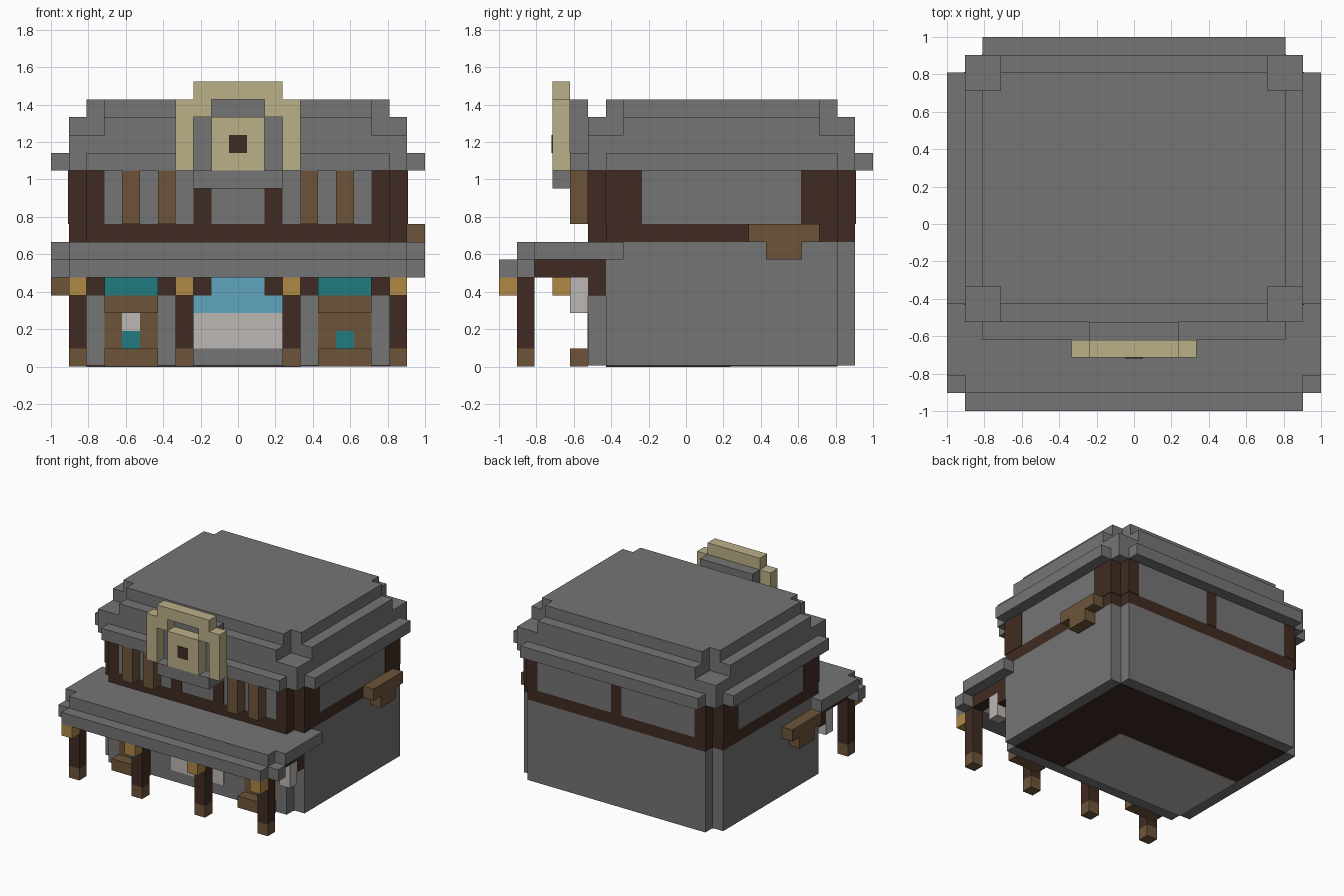
import bpy, bmesh
from mathutils import Matrix, Vector

if "Cube" in bpy.data.objects:
    bpy.data.objects.remove(bpy.data.objects["Cube"], do_unlink=True)

U = 2 / 21  # one block of the building grid


def material(name, hex_code):
    def lin(c):
        return c / 12.92 if c <= 0.04045 else ((c + 0.055) / 1.055) ** 2.4
    rgb = [lin(int(hex_code[i:i + 2], 16) / 255) for i in (0, 2, 4)]
    m = bpy.data.materials.new(name)
    m.use_nodes = True
    m.diffuse_color = (*rgb, 1)
    bsdf = m.node_tree.nodes["Principled BSDF"]
    bsdf.inputs["Base Color"].default_value = (*rgb, 1)
    bsdf.inputs["Roughness"].default_value = 0.9
    return m


stone = material("grey stone", "757575")
dark = material("dark timber", "402b22")
wood = material("brown wood", "6d553a")
amber = material("amber wood", "b08845")
teal = material("teal cloth", "217b80")
sky = material("light blue glass", "60a6c0")
pale = material("pale plaster", "bcb7b3")
cream = material("cream trim", "bbb089")


def blocks(name, mat, *boxes, mirror=False):
    """Join boxes given as (x0, x1, y0, y1, z0, z1) in grid units."""
    bm = bmesh.new()
    todo = list(boxes)
    if mirror:
        todo += [(-b[1], -b[0], *b[2:]) for b in boxes]
    for x0, x1, y0, y1, z0, z1 in todo:
        mid = Vector((x0 + x1, y0 + y1, z0 + z1)) * U / 2
        size = Vector((x1 - x0, y1 - y0, z1 - z0)) * U
        bmesh.ops.create_cube(bm, size=1, matrix=Matrix.Translation(mid) @ Matrix.Diagonal((*size, 1)))
    me = bpy.data.meshes.new(name)
    bm.to_mesh(me)
    bm.free()
    me.materials.append(mat)
    ob = bpy.data.objects.new(name, me)
    bpy.context.collection.objects.link(ob)
    return ob


def notched(grow, z0, z1, steps=1):
    """Slab with stepped corners, grown outward from the wall core."""
    return [(-8.5 - grow + i, 8.5 + grow - i, -4.5 - grow + steps - i,
             8.5 + grow - steps + i, z0, z1) for i in range(steps + 1)]


P = 0.04   # thickness of flat plates
F = -5.5   # front wall plane

# Main walls and floor
blocks("lower_walls", stone, *notched(1, 0.06, 7))
blocks("upper_walls", stone, *notched(1, 8, 11))
blocks("timber_band", dark, *notched(1, 7, 8))
blocks("floor", dark, (-8.5, 8.5, -4.5, 8.5, 0, 0.08))
blocks("floor_panel", pale, (-8.5, 3.5, -4.5, 2.5, -0.03, 0.07))

# Upper corner timbers: stepped posts wrapping each corner
for label, s in (("front", -1), ("back", 1)):
    edge = 2 + s * 7.5
    spans = []
    for a, b, c, d in ((7.5, 8.5, 5.4, 7.5), (8.4, 9.5, 4.5, 6.5)):
        ys = sorted((2 + s * c, 2 + s * d))
        spans.append((a, b + P, ys[0] - P, ys[1] + P, 8, 11))
    blocks(label + "_corner_timbers", dark, *spans, mirror=True)
blocks("back_middle_post", dark, (-0.5, 0.5, 9.4, 9.5 + P, 8, 11))
blocks("front_middle_posts", dark, (1.5, 2.5, F - P, F + 0.2, 8, 10), mirror=True)
blocks("front_slats", wood, (3.5, 4.5, -6.5, F, 8, 11), (5.5, 6.5, -6.5, F, 8, 11), mirror=True)

# Main roof, stepping inward
blocks("roof_eaves", stone, *notched(2, 11, 12, 2))
blocks("roof_corners", stone, (-9.5, 9.5, -5.5, 9.5, 12, 13))
blocks("roof_middle", stone, (-9.5, 9.5, -3.5, 7.5, 13, 14), (-7.5, 7.5, -5.5, 9.5, 13, 14))
blocks("roof_top", stone, (-8.5, 8.5, -3.5, 7.5, 14, 15), (-7.5, 7.5, -4.5, 8.5, 14, 15))

# Sign dormer
blocks("dormer", stone, (-2.5, 2.5, -6.5, F, 11, 15), (-2.5, 2.5, -7.5, F, 10, 11))
blocks("sign_arch", cream, (-2.5, 2.5, -7.5, -6.5, 15, 16))
blocks("sign_arch_sides", cream, (2.5, 3.5, -7.5, -6.5, 11, 15),
       (1.5, 2.5, -7.5, -6.5, 14, 15), mirror=True)
blocks("sign_panel", cream, (-1.5, 1.5, -7.5, -6.5, 11, 14))
blocks("sign_mark", dark, (-0.5, 0.5, -7.5 - P, -7.4, 12, 13))

# Porch roof
blocks("porch_roof", stone, (-9.5, 9.5, -9.5, -4.5, 6, 7), (-10.5, 10.5, -8.5, -3.5, 6, 7))
blocks("porch_eaves", stone, (-9.5, 9.5, -10.5, -9.5, 5, 6), (-10.5, 10.5, -9.5, -8.5, 5, 6))

# Porch posts, feet, front knobs and rafters
for label, x in (("outer", 8.5), ("inner", 2.5)):
    blocks(label + "_posts", dark, (x, x + 1, -9.5, -8.5, 1, 5), mirror=True)
    blocks(label + "_post_feet", wood, (x, x + 1, -9.5, -8.5, 0, 1), mirror=True)
    blocks(label + "_post_knobs", amber, (x, x + 1, -10.5, -9.5, 4, 5), mirror=True)
    blocks(label + "_rafters", dark, (x, x + 1, -8.5, -4.5, 5, 6), mirror=True)
blocks("inner_brackets", amber, (2.5, 3.5, -7.5, -6.5, 4, 5), mirror=True)
blocks("porch_lamps", pale, (8.5, 9.5, -6.5, F, 3, 5), mirror=True)
blocks("wall_end_blocks", dark, (8.5, 9.5, F, -4.5, 4, 5), mirror=True)

# Shop front: lintel beam, glass and counter
blocks("lintel_beam", dark, (1.5, 8.5, F - P, F + 0.2, 4, 5), mirror=True)
blocks("shop_glass", sky, (-2.5, 2.5, F - P, F + 0.2, 3, 4), (-1.5, 1.5, F - P, F + 0.2, 4, 5))
blocks("shop_counter", pale, (-2.5, 2.5, F - P, F + 0.2, 1, 3))

# Side windows
blocks("window_frames", wood, (4.5, 5.5, F - P, F + 0.2, 1, 3), (6.5, 7.5, F - P, F + 0.2, 1, 3),
       (4.5, 7.5, -6.5, F, 3, 4), (4.5, 7.5, -6.5, F, 0, 1), mirror=True)
blocks("window_awnings", teal, (4.5, 7.5, -6.5, F, 4, 5), mirror=True)
blocks("window_cloths", teal, (5.5, 6.5, F - P, F + 0.2, 1, 2), mirror=True)
blocks("left_shutter", wood, (5.5, 6.5, F - P, F + 0.2, 2, 3))
blocks("right_window_pane", pale, (-6.5, -5.5, F - P, F + 0.2, 2, 3))

# Side shelves with a bracket below
blocks("left_shelf", wood, (9.5, 10.5, 3.5, 7.5, 7, 8), (9.5, 10.5, 4.5, 6.5, 6, 7))
blocks("right_shelf", wood, (-10.5, -9.5, -3.5, 0.5, 5, 6), (-10.5, -9.5, -2.5, -0.5, 4, 5))
